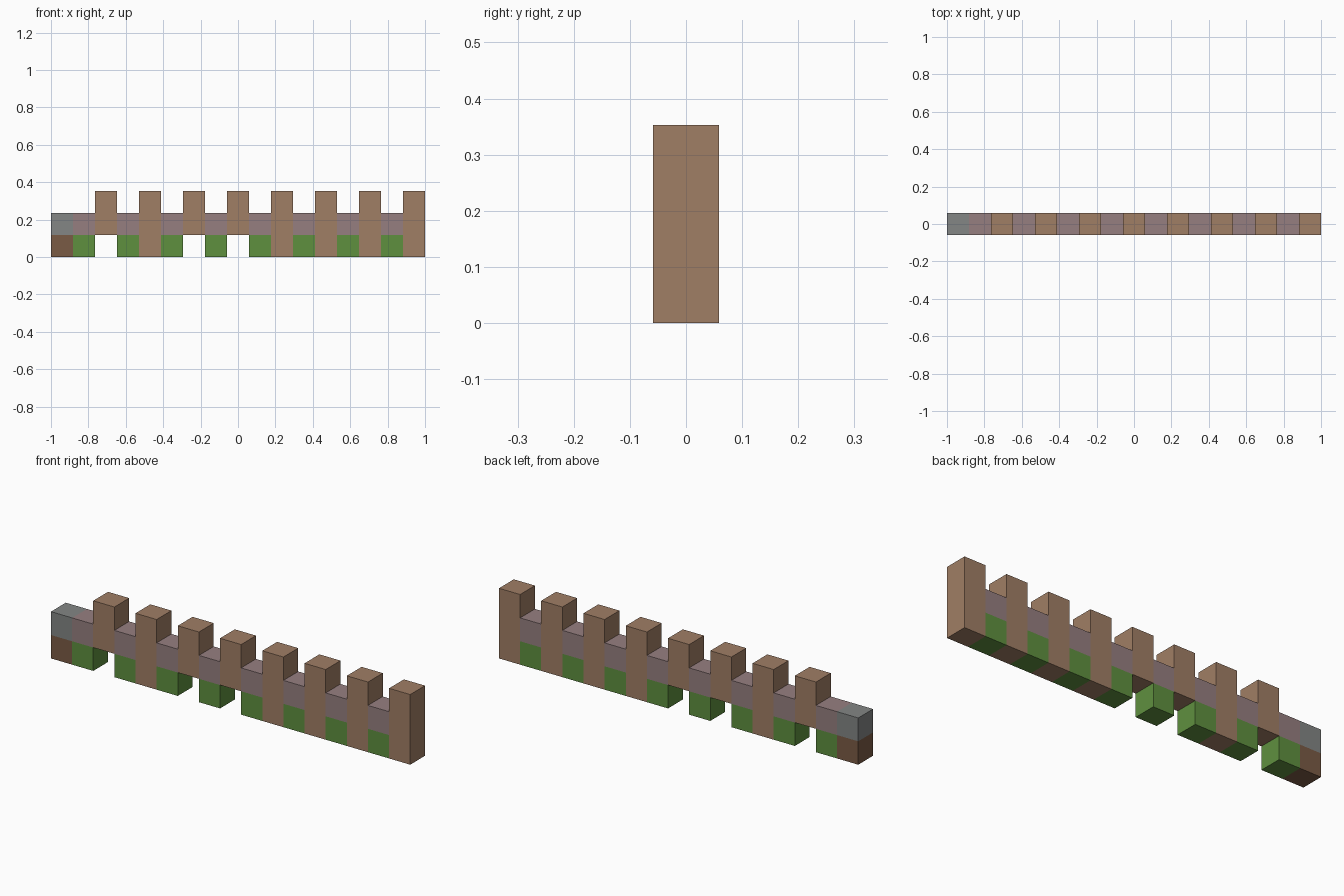
import bpy

# Remove the default cube
default_cube = bpy.data.objects.get("Cube")
if default_cube:
    bpy.data.objects.remove(default_cube, do_unlink=True)

COLUMNS = 17
UNIT = 2 / COLUMNS
GAPS = (2, 6, 8)          # columns with nothing on the ground level


def to_linear(c):
    c /= 255
    return c / 12.92 if c <= 0.04045 else ((c + 0.055) / 1.055) ** 2.4


def make_material(name, *rgb):
    colour = [to_linear(c) for c in rgb] + [1]
    mat = bpy.data.materials.new(name)
    mat.use_nodes = True
    mat.diffuse_color = colour
    shader = next(n for n in mat.node_tree.nodes if n.type == "BSDF_PRINCIPLED")
    shader.inputs["Base Color"].default_value = colour
    shader.inputs["Roughness"].default_value = 0.9
    return mat


tan = make_material("tan wood", 160, 126, 101)
mauve = make_material("mauve stone", 150, 127, 128)
grey = make_material("grey stone", 131, 134, 133)
brown = make_material("brown earth", 122, 91, 69)
green = make_material("grass green", 95, 144, 63)


def block(name, column, bottom, top, mat):
    """Square block filling one column between two levels."""
    x = (column - (COLUMNS - 1) / 2) * UNIT
    bpy.ops.mesh.primitive_cube_add(size=1, location=(x, 0, (bottom + top) / 2 * UNIT))
    obj = bpy.context.object
    obj.name = name
    obj.scale = (UNIT, UNIT, (top - bottom) * UNIT)
    bpy.ops.object.transform_apply(location=False, rotation=False, scale=True)
    obj.data.materials.append(mat)


# End pier: stone on earth
block("end_base", 0, 0, 1, brown)
block("end_stone", 0, 1, 2, grey)

# Grass base and rail between the posts
for column in range(1, COLUMNS, 2):
    block("grass_base", column, 0, 1, green)
    block("wall_rail", column, 1, 2, mauve)

# Tall posts, some stopping above the ground
for column in range(2, COLUMNS, 2):
    block("post", column, 1 if column in GAPS else 0, 3, tan)
